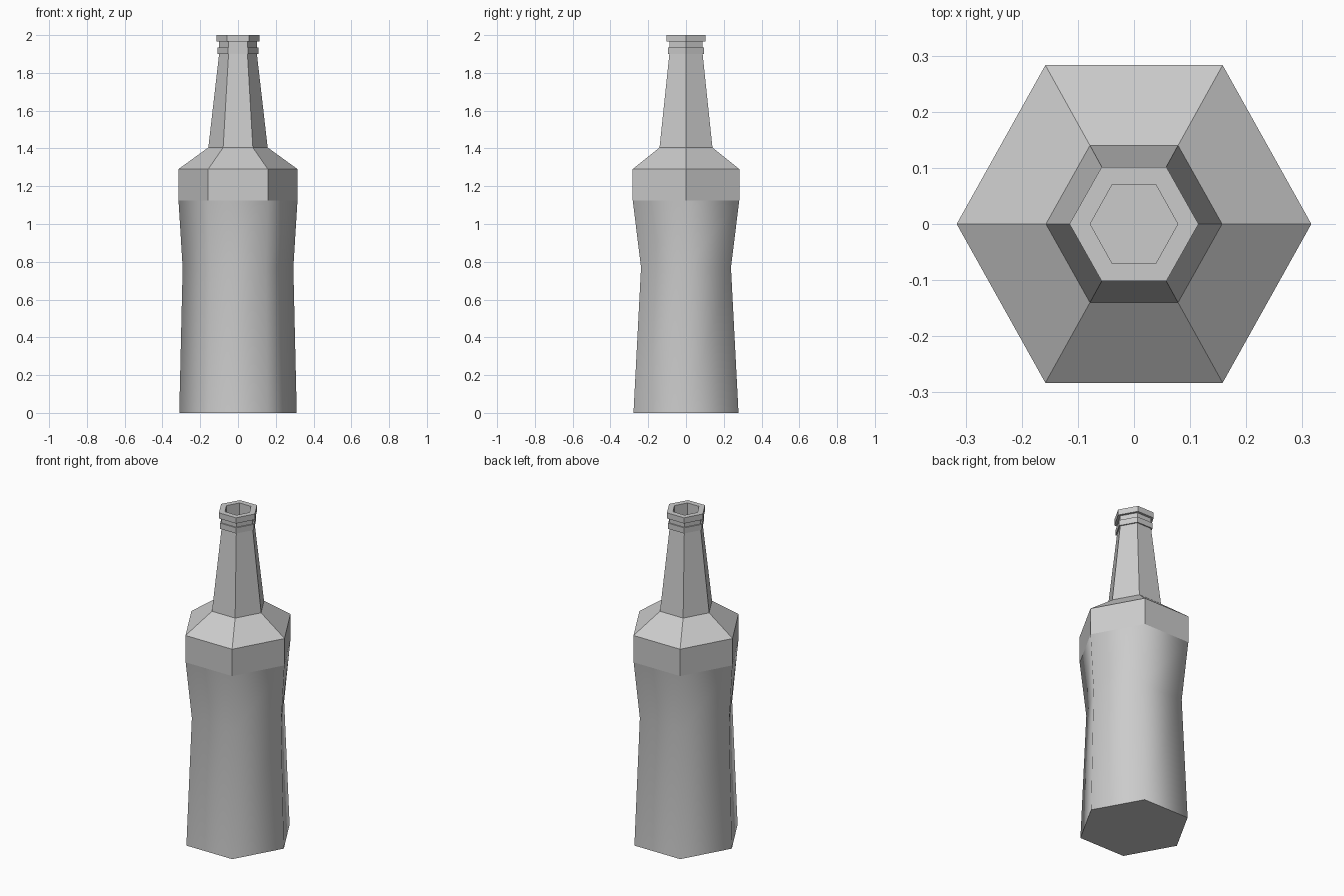
import bpy, bmesh
from math import cos, sin, pi

if "Cube" in bpy.data.objects:
    bpy.data.objects.remove(bpy.data.objects["Cube"])


def hex_loft(name, rings, cap_start=False, cap_end=False, smooth=False):
    """Six-sided loft; each ring is (z, half width in x, half depth in y)."""
    bm = bmesh.new()
    loops = []
    for z, hx, hy in rings:
        loops.append([bm.verts.new((hx * cos(i * pi / 3),
                                    hy * sin(i * pi / 3) / sin(pi / 3), z))
                      for i in range(6)])
    for a, b in zip(loops, loops[1:]):
        for i in range(6):
            j = (i + 1) % 6
            f = bm.faces.new((a[i], a[j], b[j], b[i]))
            f.smooth = smooth
    if cap_start:
        bm.faces.new(loops[0][::-1])
    if cap_end:
        bm.faces.new(loops[-1])
    mesh = bpy.data.meshes.new(name)
    bm.to_mesh(mesh)
    bm.free()
    obj = bpy.data.objects.new(name, mesh)
    bpy.context.collection.objects.link(obj)
    return obj


# Smooth-shaded waisted body with a flat base
hex_loft("bottle_body", [(0, 0.311, 0.278), (0.77, 0.293, 0.238), (1.125, 0.315, 0.282)],
         cap_start=True, smooth=True)

# Faceted shoulder, neck, collar ring, lip and hollow mouth
hex_loft("shoulder_and_neck", [
    (1.125, 0.315, 0.282), (1.29, 0.316, 0.283),
    (1.405, 0.157, 0.14),
    (1.9, 0.1, 0.088), (1.9, 0.108, 0.095),
    (1.935, 0.108, 0.095), (1.935, 0.1, 0.088),
    (1.965, 0.1, 0.088), (1.965, 0.115, 0.102),
    (2.0, 0.115, 0.102), (2.0, 0.078, 0.07),
    (1.92, 0.078, 0.07)], cap_end=True)
